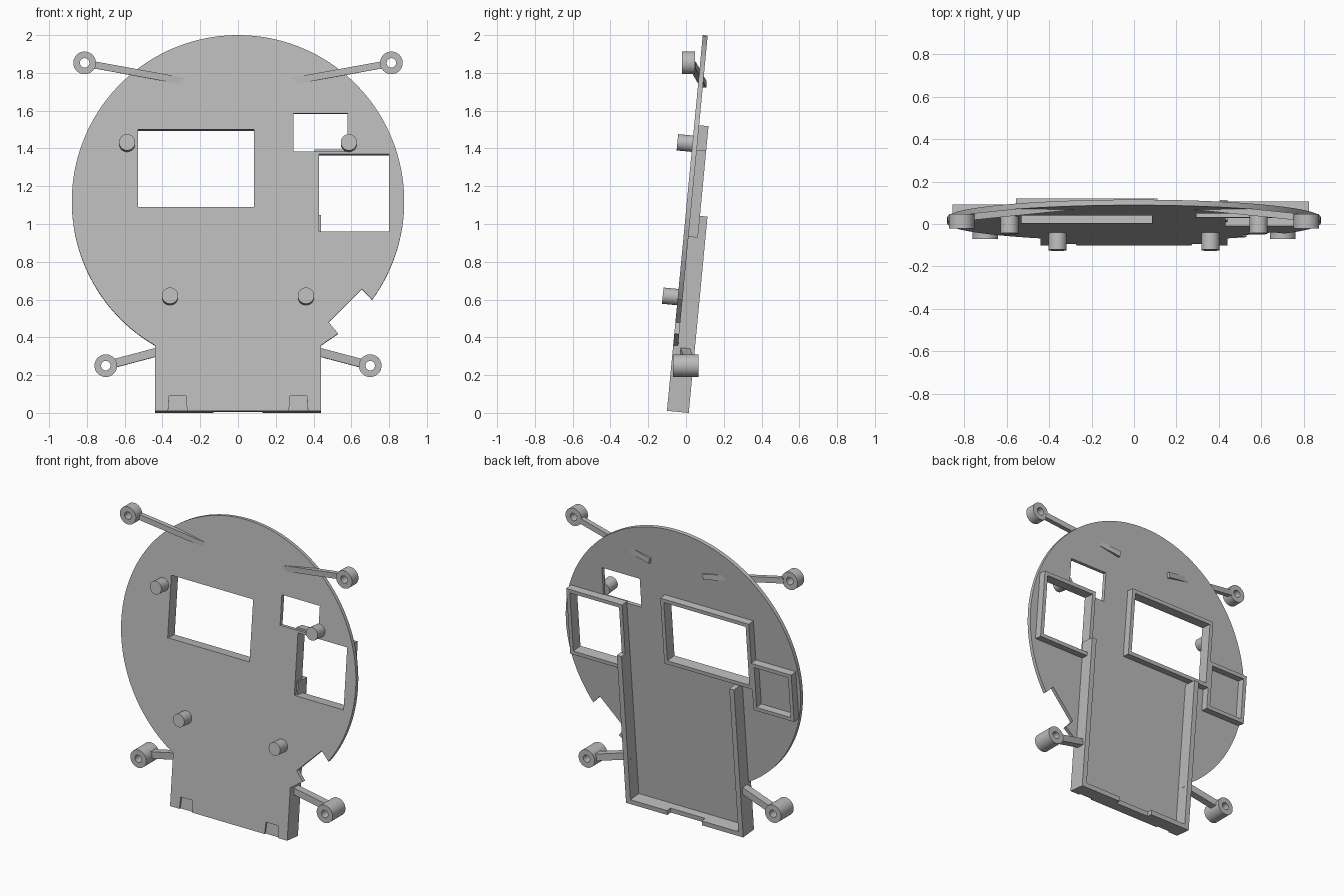
import bpy, bmesh
from math import sin, cos, pi, atan2, asin, sqrt
from mathutils import Matrix, Vector

cube = bpy.data.objects.get("Cube")
if cube:
    bpy.data.objects.remove(cube, do_unlink=True)

GREY = (0.5, 0.5, 0.5, 1)
mat = bpy.data.materials.new("plain grey")
mat.use_nodes = True
mat.diffuse_color = GREY
mat.node_tree.nodes["Principled BSDF"].inputs["Base Color"].default_value = GREY

TILT = asin(0.095)
LEAN = Matrix.Translation((0, -0.102, 0)) @ Matrix.Rotation(pi / 2 - TILT, 4, 'X') @ Matrix.Diagonal((1, 1 / cos(TILT), 1, 1))
UPRIGHT = Matrix.Rotation(pi / 2, 4, 'X')


def circle(x, z, r, n=48):
    return [(x + r * cos(2 * pi * i / n), z + r * sin(2 * pi * i / n)) for i in range(n)]


def rect(x0, x1, z0, z1):
    return [(x0, z0), (x1, z0), (x1, z1), (x0, z1)]


def slab(name, loops, back, front, frame=LEAN):
    """Filled outline (later loops are holes) extruded between two depths."""
    cu = bpy.data.curves.new(name, 'CURVE')
    cu.dimensions = '2D'
    cu.fill_mode = 'BOTH'
    cu.extrude = (front - back) / 2
    for loop in loops:
        sp = cu.splines.new('POLY')
        sp.points.add(len(loop) - 1)
        for p, (x, z) in zip(sp.points, loop):
            p.co = (x, z, 0, 1)
        sp.use_cyclic_u = True
    ob = bpy.data.objects.new(name, cu)
    bpy.context.collection.objects.link(ob)
    bpy.ops.object.select_all(action='DESELECT')
    ob.select_set(True)
    bpy.context.view_layer.objects.active = ob
    bpy.ops.object.convert(target='MESH')
    ob = bpy.context.object
    # weld the caps to the sides
    bm = bmesh.new()
    bm.from_mesh(ob.data)
    bmesh.ops.remove_doubles(bm, verts=bm.verts, dist=0.0001)
    bmesh.ops.recalc_face_normals(bm, faces=bm.faces)
    bm.to_mesh(ob.data)
    bm.free()
    ob.data.transform(frame @ Matrix.Translation((0, 0, (back + front) / 2)))
    ob.data.materials.clear()
    ob.data.materials.append(mat)
    bpy.ops.object.shade_smooth_by_angle(angle=0.5)
    return ob


def beam(name, start, end, depth, height):
    """Square bar between two points."""
    a, b = Vector(start), Vector(end)
    d = b - a
    bpy.ops.mesh.primitive_cube_add(size=1)
    ob = bpy.context.object
    ob.name = name
    x = d.normalized()
    y = Vector((0, 0, 1)).cross(x).normalized()
    rot = Matrix((x, y, x.cross(y))).transposed().to_4x4()
    ob.data.transform(Matrix.Translation((a + b) / 2) @ rot @ Matrix.Diagonal((d.length, depth, height, 1)))
    ob.data.materials.append(mat)


# Face plate: disc with a square foot, a corner notch and three windows
R, CZ, HALF, BASE = 0.88, 1.12, 0.44, 0.011
outline = [(-HALF, BASE)]
for x in (-0.32, 0.32):
    outline += [(x - 0.05, BASE), (x - 0.045, 0.09), (x + 0.045, 0.09), (x + 0.05, BASE)]
outline += [(HALF, BASE), (HALF, CZ - sqrt(R * R - HALF * HALF)),
            (0.53, 0.42), (0.48, 0.48), (0.656, 0.656)]
a0 = atan2(0.60 - CZ, 0.709)
a1 = pi + asin(sqrt(R * R - HALF * HALF) / R)
N = 110
outline += [(R * cos(a0 + (a1 - a0) * i / N), CZ + R * sin(a0 + (a1 - a0) * i / N)) for i in range(N + 1)]
main_window = (-0.53, 0.085, 1.09, 1.50)
side_window = (0.43, 0.80, 0.96, 1.37)
slab("face_plate", [outline, rect(*main_window), rect(*side_window),
                    rect(0.295, 0.58, 1.385, 1.585)], -0.026, 0)

# Shallow recesses at the foot
for side, x in (("right", -0.32), ("left", 0.32)):
    slab("foot_recess_" + side, [rect(x - 0.055, x + 0.055, BASE, 0.095)], -0.026, -0.012)

# Raised frames on the back
WALL = 0.025
pocket = (-0.83, -0.575, 0.945, 1.225)
for name, (x0, x1, z0, z1) in (("main_window_frame", main_window),
                               ("side_window_frame", side_window),
                               ("pocket_frame", pocket)):
    slab(name, [rect(x0 - WALL, x1 + WALL, z0 - WALL, z1 + WALL), rect(x0, x1, z0, z1)], -0.076, -0.02)

# Back tray: two rails and a bottom wall that is lower in the middle
for side, x in (("right", -HALF), ("left", HALF - 0.035)):
    slab("tray_rail_" + side, [rect(x, x + 0.035, BASE, 1.05)], -0.116, -0.02)
slab("tray_floor", [rect(-HALF, HALF, BASE, 0.042)], -0.08, -0.02)
for side, x in (("right", -HALF), ("left", 0.13)):
    slab("tray_floor_" + side, [rect(x, x + HALF - 0.13, BASE, 0.042)], -0.116, -0.075)

# Pegs, arms and screw rings on both sides
for side, s in (("right", -1), ("left", 1)):
    slab("upper_peg_" + side, [circle(0.587 * s, 1.425, 0.043)], -0.01, 0.08)
    slab("lower_peg_" + side, [circle(0.36 * s, 0.613, 0.043)], -0.01, 0.08)
    slab("upper_ring_" + side, [circle(0.812 * s, 1.853, 0.06), circle(0.812 * s, 1.853, 0.025)],
         -0.047, 0.022, UPRIGHT)
    slab("lower_ring_" + side, [circle(0.70 * s, 0.25, 0.06), circle(0.70 * s, 0.25, 0.025)],
         -0.067, 0.07, UPRIGHT)
    beam("upper_arm_" + side, (0.765 * s, 0.034, 1.843), (0.2 * s, 0.092, 1.74), 0.032, 0.037)
    beam("lower_arm_" + side, (0.655 * s, 0.02, 0.262), (0.41 * s, -0.008, 0.327), 0.05, 0.045)
